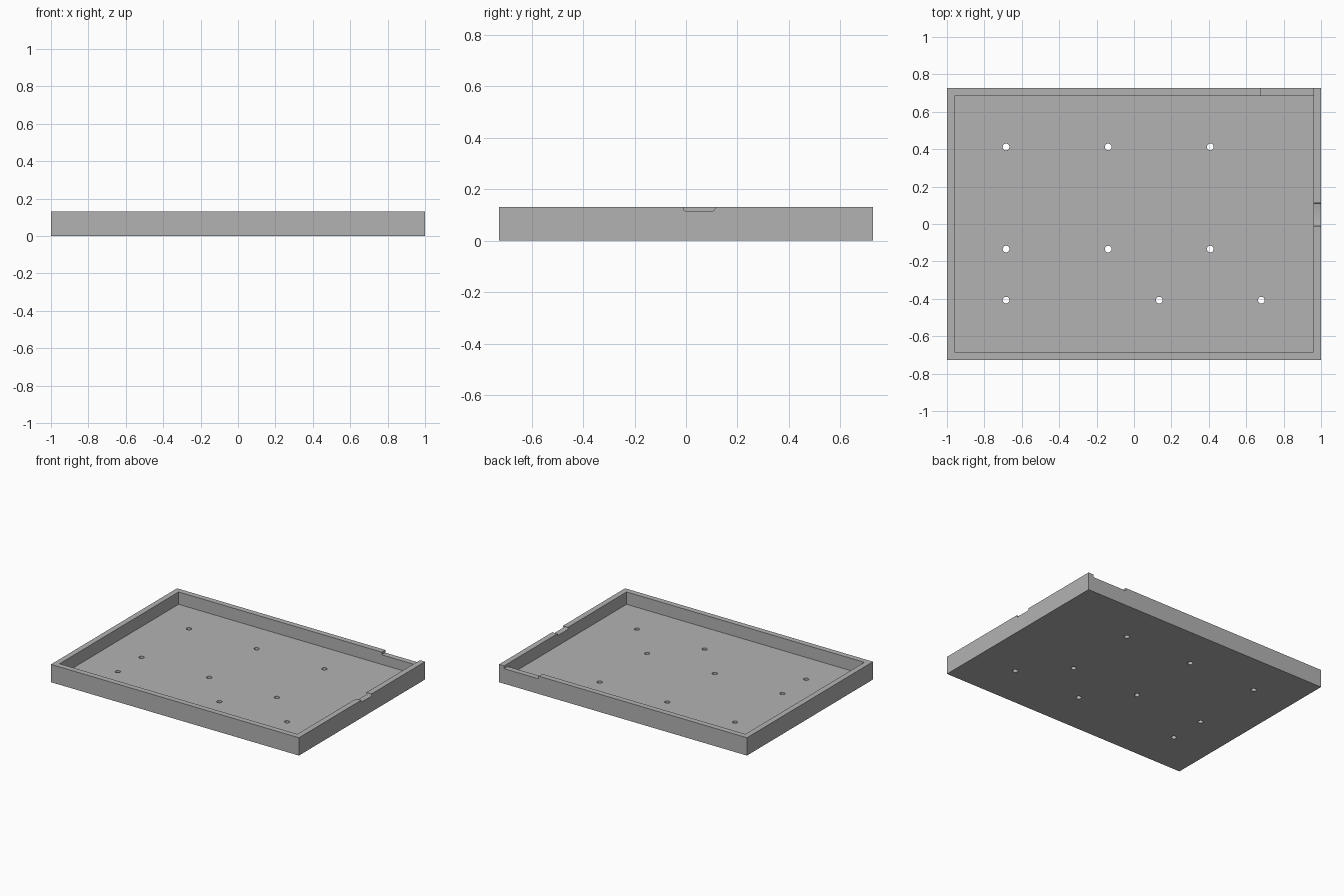
import bpy

if "Cube" in bpy.data.objects:
    bpy.data.objects.remove(bpy.data.objects["Cube"], do_unlink=True)

HALF_X, HALF_Y, HEIGHT = 1.0, 0.726, 0.13
WALL, FLOOR = 0.041, 0.04

grey = bpy.data.materials.new("grey")
grey.use_nodes = True
grey.diffuse_color = (0.45, 0.45, 0.45, 1)
grey.node_tree.nodes["Principled BSDF"].inputs["Base Color"].default_value = grey.diffuse_color


def box(name, low, high):
    """Box between two opposite corners."""
    centre = [(a + b) / 2 for a, b in zip(low, high)]
    bpy.ops.mesh.primitive_cube_add(size=1, location=centre)
    obj = bpy.context.object
    obj.name = name
    obj.scale = [b - a for a, b in zip(low, high)]
    bpy.ops.object.transform_apply(location=True, rotation=False, scale=True)
    obj.data.materials.append(grey)
    return obj


def cut(target, cutter):
    """Subtract the cutter from the target and remove it."""
    cutter.hide_render = True
    mod = target.modifiers.new("cut", 'BOOLEAN')
    mod.operation = 'DIFFERENCE'
    mod.solver = 'EXACT'
    mod.object = cutter
    bpy.context.view_layer.objects.active = target
    bpy.ops.object.modifier_apply(modifier=mod.name)
    bpy.data.objects.remove(cutter, do_unlink=True)


# Tray body and its hollow
tray = box("tray", (-HALF_X, -HALF_Y, 0), (HALF_X, HALF_Y, HEIGHT))
inner_x, inner_y = HALF_X - WALL, HALF_Y - WALL
cut(tray, box("hollow", (-inner_x, -inner_y, FLOOR), (inner_x, inner_y, 0.3)))

# Long notch in the back wall, ending at the inner corner
cut(tray, box("back_notch", (0.68, inner_y - 0.02, HEIGHT - 0.02),
              (inner_x, HALF_Y + 0.1, 0.3)))

# Short notch in the +x wall with rounded lower corners
side = box("side_notch", (inner_x - 0.02, -0.01, HEIGHT - 0.015),
           (HALF_X + 0.1, 0.112, 0.3))
bevel = side.modifiers.new("round", 'BEVEL')
bevel.width = 0.009
bevel.segments = 3
cut(tray, side)

# Screw holes through the floor
rows = [(0.412, (-0.684, -0.138, 0.408)),
        (-0.134, (-0.684, -0.138, 0.408)),
        (-0.407, (-0.684, 0.135, 0.681))]
for y, xs in rows:
    for x in xs:
        bpy.ops.mesh.primitive_cylinder_add(vertices=24, radius=0.018, depth=0.2,
                                            location=(x, y, 0))
        hole = bpy.context.object
        hole.data.materials.append(grey)
        cut(tray, hole)

# Keep flat faces crisp, smooth only the hole walls
bpy.ops.object.select_all(action='DESELECT')
tray.select_set(True)
bpy.context.view_layer.objects.active = tray
bpy.ops.object.shade_smooth_by_angle()
